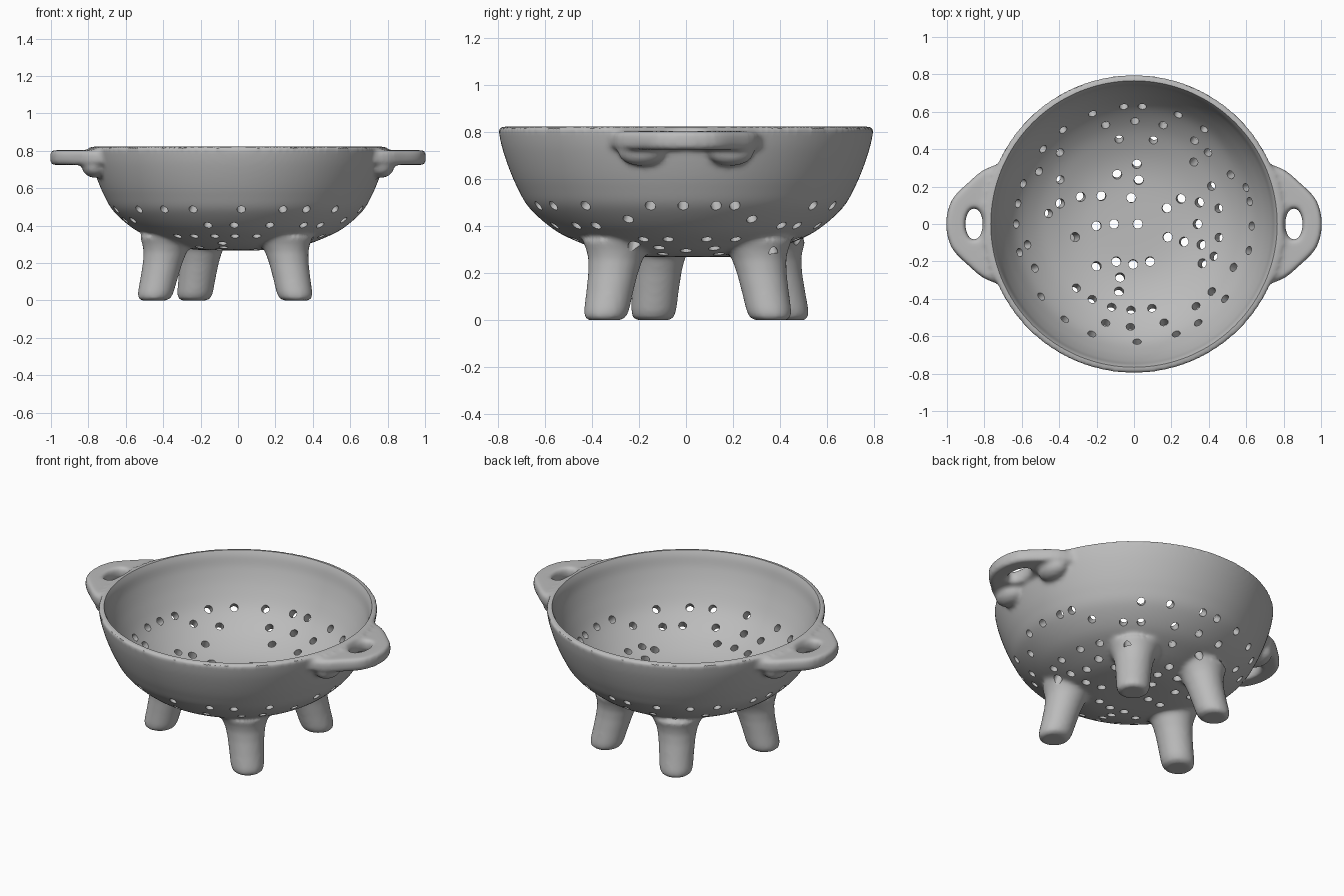
import bpy, bmesh, math
from mathutils import Vector, Matrix

cube = bpy.data.objects.get("Cube")
if cube:
    bpy.data.objects.remove(cube, do_unlink=True)


def spline(pts, n=6, closed=False):
    """Catmull-Rom curve through the points."""
    pts = [Vector(p) for p in pts]
    count = len(pts)
    out = []
    for i in range(count if closed else count - 1):
        if closed:
            a, b, c, d = (pts[(i + k) % count] for k in (-1, 0, 1, 2))
        else:
            a, b, c, d = (pts[min(max(i + k, 0), count - 1)] for k in (-1, 0, 1, 2))
        for s in range(n):
            t = s / n
            out.append(0.5 * (2 * b + (c - a) * t + (2 * a - 5 * b + 4 * c - d) * t * t
                              + (3 * b - a - 3 * c + d) * t ** 3))
    if not closed:
        out.append(pts[-1])
    return out


def new_object(name, bm):
    bmesh.ops.recalc_face_normals(bm, faces=bm.faces[:])
    mesh = bpy.data.meshes.new(name)
    bm.to_mesh(mesh)
    bm.free()
    obj = bpy.data.objects.new(name, mesh)
    bpy.context.collection.objects.link(obj)
    return obj


def loft(bm, rings, cyclic=False):
    """Skin equal-length rings; cap the ends unless cyclic."""
    rows = [[bm.verts.new(p) for p in ring] for ring in rings]
    n = len(rows[0])
    for k in range(len(rows) if cyclic else len(rows) - 1):
        a, b = rows[k], rows[(k + 1) % len(rows)]
        for i in range(n):
            j = (i + 1) % n
            bm.faces.new((a[i], a[j], b[j], b[i]))
    if not cyclic:
        bm.faces.new(rows[0][::-1])
        bm.faces.new(rows[-1])


def circle(x, y, z, r, n=32):
    return [(x + r * math.cos(2 * math.pi * i / n), y + r * math.sin(2 * math.pi * i / n), z)
            for i in range(n)]


def apply_modifier(obj, kind, **settings):
    mod = obj.modifiers.new(kind.lower(), kind)
    for key, value in settings.items():
        setattr(mod, key, value)
    bpy.ops.object.select_all(action='DESELECT')
    bpy.context.view_layer.objects.active = obj
    obj.select_set(True)
    bpy.ops.object.modifier_apply(modifier=mod.name)


# Bowl outside and inside profiles (radius, height)
outer = spline([(0.1, 0.268), (0.22, 0.271), (0.33, 0.288), (0.44, 0.325), (0.557, 0.382),
                (0.664, 0.475), (0.715, 0.56), (0.752, 0.645), (0.783, 0.74), (0.799, 0.822)])
inner = spline([(0.01, 0.316), (0.2, 0.32), (0.32, 0.337), (0.43, 0.375), (0.53, 0.43),
                (0.625, 0.515), (0.69, 0.62), (0.733, 0.72), (0.752, 0.79), (0.768, 0.826)])

# Solid bowl
bm = bmesh.new()
loft(bm, [circle(0, 0, p.y, p.x, 128) for p in outer])

# Four splayed legs: foot x, y then top x, y
for fx, fy, tx, ty in [(-0.45, -0.14, -0.37, -0.115), (0.31, -0.345, 0.245, -0.285),
                       (-0.235, 0.435, -0.19, 0.355), (0.31, 0.36, 0.245, 0.295)]:
    rings = []
    for z, r in [(0, 0.07), (0.012, 0.088), (0.04, 0.096), (0.12, 0.1), (0.2, 0.106),
                 (0.26, 0.116), (0.3, 0.132), (0.34, 0.155)]:
        t = z / 0.34
        rings.append(circle(fx + (tx - fx) * t, fy + (ty - fy) * t, z, r))
    loft(bm, rings)

# Two loop handles with thickened roots
outline = spline([(1.004, 0), (0.975, 0.125), (0.885, 0.222), (0.78, 0.3), (0.66, 0.3),
                  (0.64, 0), (0.66, -0.3), (0.78, -0.3), (0.885, -0.222), (0.975, -0.125)],
                 8, True)
n = len(outline)
for side in (1, -1):
    def edge(z, inset):
        return [(side * (p.x - inset * (p.x - 0.855)), p.y * (1 - inset), z) for p in outline]

    def opening(z, grow):
        return [(side * (0.855 + (0.046 + grow) * math.cos(2 * math.pi * i / n)),
                 (0.085 + grow) * math.sin(2 * math.pi * i / n), z) for i in range(n)]
    loft(bm, [edge(0.725, 0.07), edge(0.74, 0), edge(0.788, 0), edge(0.803, 0.07),
              opening(0.803, 0.012), opening(0.785, 0), opening(0.743, 0),
              opening(0.725, 0.012)], cyclic=True)
    for y in (-0.19, 0.19):
        bmesh.ops.create_uvsphere(
            bm, u_segments=24, v_segments=12, radius=1,
            matrix=Matrix.Translation((side * 0.765, y, 0.715)) @ Matrix.Diagonal((0.07, 0.1, 0.06, 1)))

# Fuse the parts into one softly blended body
colander = new_object("colander", bm)
apply_modifier(colander, 'REMESH', mode='VOXEL', voxel_size=0.0125)
apply_modifier(colander, 'SMOOTH', factor=0.5, iterations=7)

# Bowl cavity cutter
bm = bmesh.new()
loft(bm, [circle(0, 0, p.y, p.x, 128) for p in inner] + [circle(0, 0, 0.95, 0.8, 128)])
cavity = new_object("cavity_cutter", bm)

# Drain holes: rings of (radius, angles in degrees), then the scattered middle
rings = [
    (0.63, [180, 170, 160, 140.5, 127, 110.6, 95, 86, 68, 53.5, 18, 11, -1, -13, -39.4,
            -57, -69, -88.5, -111, -126, -142, -166]),
    (0.58, [151, 27, -23.5, -156, -169]),
    (0.55, [136, 106, 89.5, 73.6, 54, 44, -41, -53, -73, -92, -106]),
    (0.46, [173, 149, 100, 77, 46, 26, 10.5, -9, -22, -78, -92, -105, -119, -132]),
]
spots = [(r * math.cos(math.radians(a)), r * math.sin(math.radians(a)), 0.023)
         for r, angles in rings for a in angles]
middle = [(-0.395, 0.11), (-0.285, 0.145), (-0.175, 0.15), (-0.015, 0.14), (-0.09, 0.265),
          (0.015, 0.32), (0.025, 0.235), (0.175, 0.085), (0.25, 0.135), (0.34, 0),
          (0.35, 0.115), (0.02, 0), (-0.107, 0), (-0.2, -0.01), (-0.315, -0.07),
          (0.18, -0.07), (0.267, -0.095), (0.36, -0.11), (0.365, -0.21), (-0.2, -0.225),
          (-0.095, -0.2), (-0.005, -0.215), (0.085, -0.2), (-0.075, -0.285), (-0.08, -0.36)]
spots += [(x, y, 0.025) for x, y in middle]

bm = bmesh.new()
for x, y, radius in spots:
    r = math.hypot(x, y)
    k = min(range(1, len(inner) - 1), key=lambda i: abs(inner[i].x - r))
    slope = inner[k + 1] - inner[k - 1]
    z = inner[k].y + (r - inner[k].x) * slope.y / slope.x
    out = Vector((x / r * slope.y, y / r * slope.y, -slope.x)).normalized()
    place = Matrix.Translation(Vector((x, y, z)) + out * 0.03)
    bmesh.ops.create_cone(bm, cap_ends=True, segments=16, radius1=radius, radius2=radius,
                          depth=0.18, matrix=place @ out.to_track_quat('Z', 'Y').to_matrix().to_4x4())
holes = new_object("hole_cutter", bm)

for cutter in (cavity, holes):
    cutter.hide_render = True
    apply_modifier(colander, 'BOOLEAN', operation='DIFFERENCE', solver='MANIFOLD', object=cutter)
    bpy.data.objects.remove(cutter, do_unlink=True)

# Plain grey finish
grey = bpy.data.materials.new("clay_grey")
grey.use_nodes = True
colour = (0.5, 0.5, 0.5, 1)
grey.diffuse_color = colour
grey.node_tree.nodes["Principled BSDF"].inputs["Base Color"].default_value = colour
colander.data.materials.clear()
colander.data.materials.append(grey)
for poly in colander.data.polygons:
    poly.material_index = 0

bpy.ops.object.select_all(action='DESELECT')
bpy.context.view_layer.objects.active = colander
colander.select_set(True)
bpy.ops.object.shade_smooth_by_angle(angle=math.radians(40))
